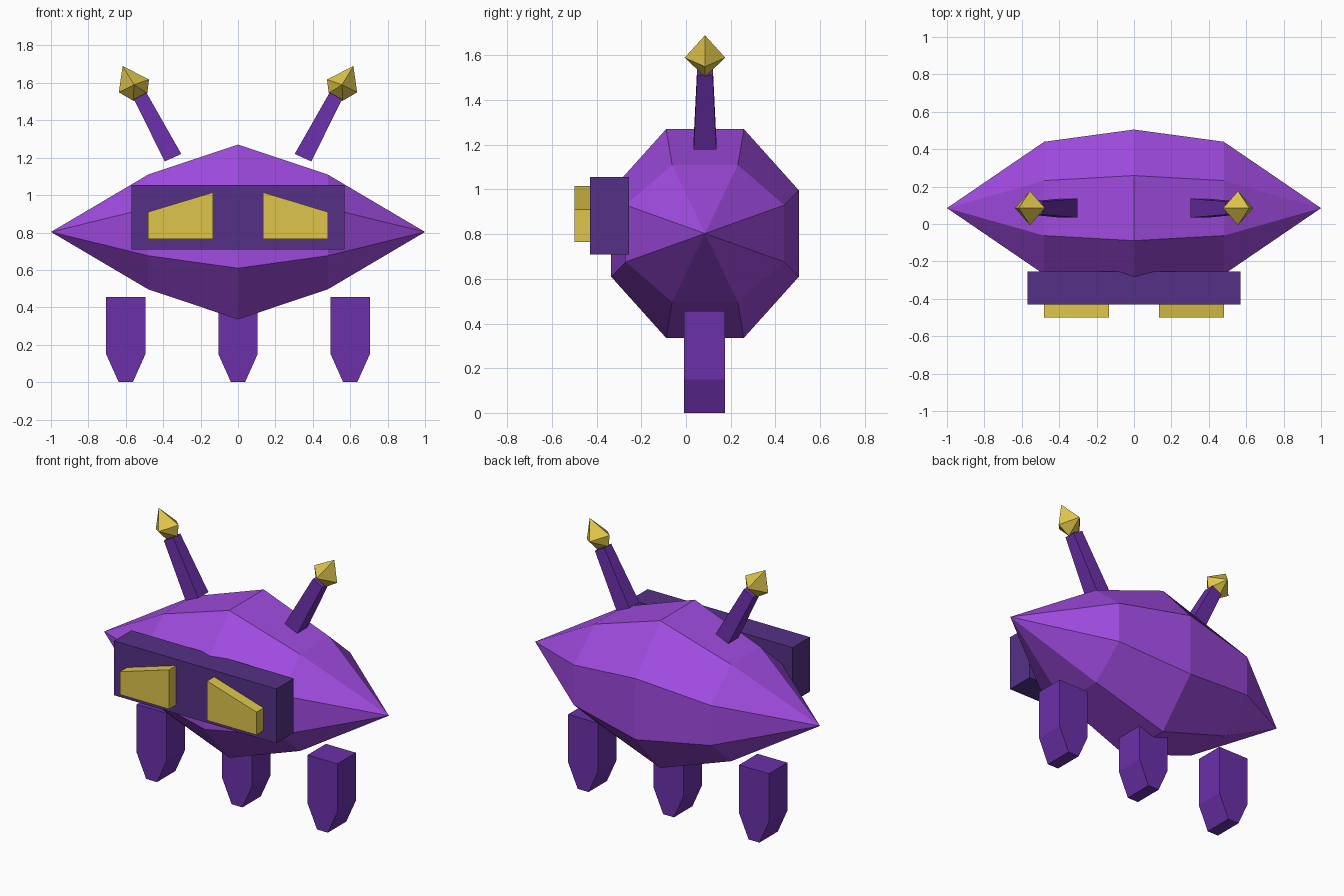
import bpy, bmesh, math

if "Cube" in bpy.data.objects:
    bpy.data.objects.remove(bpy.data.objects["Cube"])

CY = 0.085  # depth of the body's long axis


def material(name, srgb):
    m = bpy.data.materials.new(name)
    lin = [((c / 255 + 0.055) / 1.055) ** 2.4 for c in srgb]
    m.diffuse_color = (*lin, 1)
    m.use_nodes = True
    m.node_tree.nodes["Principled BSDF"].inputs["Base Color"].default_value = m.diffuse_color
    return m


BRIGHT = material("bright purple", (160, 75, 224))
MID = material("mid purple", (107, 48, 170))
DARK = material("dark purple", (84, 48, 134))
GOLD = material("gold", (222, 197, 75))


def finish(name, bm, mat):
    bmesh.ops.recalc_face_normals(bm, faces=bm.faces)
    me = bpy.data.meshes.new(name)
    bm.to_mesh(me)
    bm.free()
    me.materials.append(mat)
    ob = bpy.data.objects.new(name, me)
    bpy.context.collection.objects.link(ob)
    return ob


def loft(name, rings, mat):
    """Skin rings of points; a one-point ring closes to a tip, others get a cap."""
    bm = bmesh.new()
    loops = [[bm.verts.new(p) for p in r] for r in rings]
    for a, b in zip(loops, loops[1:]):
        n = max(len(a), len(b))
        for i in range(n):
            j = (i + 1) % n
            if len(a) == 1:
                bm.faces.new((a[0], b[i], b[j]))
            elif len(b) == 1:
                bm.faces.new((a[i], a[j], b[0]))
            else:
                bm.faces.new((a[i], a[j], b[j], b[i]))
    for end in (loops[0], loops[-1]):
        if len(end) > 2:
            bm.faces.new(end)
    return finish(name, bm, mat)


def prism(name, outline, y0, y1, mat):
    """Extrude an (x, z) outline along y."""
    return loft(name, [[(x, y, z) for x, z in outline] for y in (y0, y1)], mat)


# Hull: octagonal spindle along x, flattened differently in y and z
def hull_ring(x, ry, rz):
    angles = [math.radians(22.5 + 45 * i) for i in range(8)]
    return [(x, CY + ry * math.cos(a), 0.803 + rz * math.sin(a)) for a in angles]


loft("hull", [[(-1, CY, 0.803)],
              hull_ring(-0.48, 0.384, 0.332),
              hull_ring(0, 0.4546, 0.506),
              hull_ring(0.48, 0.384, 0.332),
              [(1, CY, 0.803)]], BRIGHT)

# Visor block
prism("visor", [(-0.57, 0.71), (0.57, 0.71), (0.57, 1.055), (-0.57, 1.055)],
      -0.43, -0.255, DARK)

# Three legs with tapered feet
for label, cx in (("left", -0.6), ("middle", 0), ("right", 0.6)):
    half = [(0.038, 0), (0.105, 0.15), (0.105, 0.455)]
    outline = [(cx + x, z) for x, z in half] + [(cx - x, z) for x, z in reversed(half)]
    prism(label + "_leg", outline, -0.01, 0.175, MID)

# Mirrored eyes, antennae and antenna tips
for label, s in (("left", -1), ("right", 1)):
    prism(label + "_eye", [(s * x, z) for x, z in
          ((0.133, 0.765), (0.48, 0.765), (0.48, 0.91), (0.133, 1.015))],
          -0.5, -0.425, GOLD)

    def square(inner, outer, h):
        (xi, zi), (xo, zo) = inner, outer
        return [(s * xi, CY - h, zi), (s * xo, CY - h, zo),
                (s * xo, CY + h, zo), (s * xi, CY + h, zi)]
    loft(label + "_antenna", [square((0.303, 1.22), (0.392, 1.18), 0.051),
                              square((0.490, 1.548), (0.556, 1.512), 0.035)], MID)

    # Five-sided double pyramid lying across the antenna
    pentagon = [(0.617, 1.69), (0.476, 1.618), (0.485, 1.545), (0.56, 1.504), (0.637, 1.55)]
    loft(label + "_antenna_tip", [[(s * 0.556, CY - 0.091, 1.59)],
                                  [(s * x, CY, z) for x, z in pentagon],
                                  [(s * 0.556, CY + 0.091, 1.59)]], GOLD)
